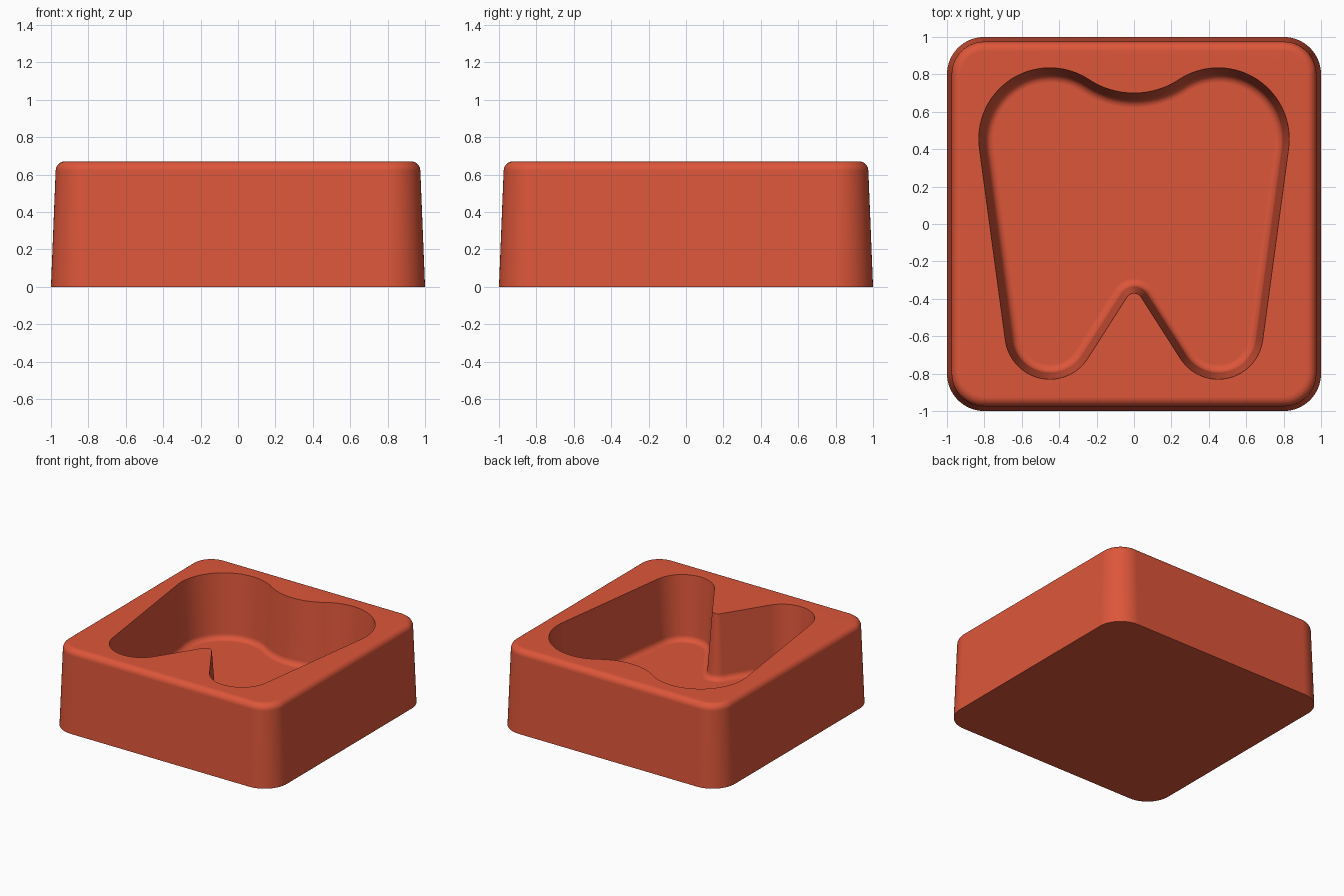
import bpy
import bmesh
from math import sin, cos, pi, radians

if "Cube" in bpy.data.objects:
    bpy.data.objects.remove(bpy.data.objects["Cube"], do_unlink=True)

HEIGHT = 0.67
FLOOR = 0.15
STEPS = 6


def arc(cx, cy, r, start, end, n):
    """Points along an arc, angles in degrees."""
    angles = [radians(start + (end - start) * i / n) for i in range(n + 1)]
    return [(cx + r * cos(a), cy + r * sin(a)) for a in angles]


def block_outline(inset):
    """Rounded square whose corner centres stay fixed as it shrinks."""
    points = []
    for i, (sx, sy) in enumerate([(1, 1), (-1, 1), (-1, -1), (1, -1)]):
        points += arc(0.8 * sx, 0.8 * sy, 0.2 - inset, 90 * i, 90 * i + 90, 14)
    return points


def tooth_outline(inset):
    """Tooth shape: convex arcs shrink and hollow arcs grow with the inset."""
    half = arc(0, 1.137, 0.437 + inset, -90, -56.6, 12)          # crown dip
    half += arc(0.45, 0.455, 0.38 - inset, 123.4, -7.7, 36)      # crown lobe
    half += arc(0.45, -0.59, 0.24 - inset, -7.7, -147.3, 28)     # root
    half += arc(0, -0.415, 0.045 + inset, 32.7, 90, 10)          # notch tip
    # Drop the duplicate where the dip meets the lobe, then mirror
    half.pop(13)
    return half + [(-x, y) for x, y in reversed(half[1:-1])]


def add_ring(bm, points, z):
    return [bm.verts.new((x, y, z)) for x, y in points]


def bridge(bm, rings):
    """Quads between successive rings of equal length."""
    for a, b in zip(rings, rings[1:]):
        n = len(a)
        for i in range(n):
            j = (i + 1) % n
            bm.faces.new((a[i], a[j], b[j], b[i]))


def loop_edges(bm, ring):
    return [bm.edges.get((ring[i - 1], ring[i])) for i in range(len(ring))]


bm = bmesh.new()

# Outer wall: slight taper, then a rounded top edge
rim = 0.05
outer = [(0, 0)]
for i in range(STEPS + 1):
    a = pi / 2 * i / STEPS
    outer.append((0.025 + rim * (1 - cos(a)), HEIGHT - rim * (1 - sin(a))))
outer_rings = [add_ring(bm, block_outline(d), z) for d, z in outer]
bridge(bm, outer_rings)
bm.faces.new(outer_rings[0])

# Cavity wall: tapered, with a rounded foot where it meets the floor
foot = 0.045
inner = [(0, HEIGHT)]
for i in range(STEPS + 1):
    a = pi / 2 * i / STEPS
    inner.append((0.035 + foot * (1 - cos(a)), FLOOR + foot * (1 - sin(a))))
inner_rings = [add_ring(bm, tooth_outline(d), z) for d, z in inner]
bridge(bm, inner_rings)
bm.faces.new(inner_rings[-1])

# Flat top between the rounded edge and the cavity mouth
border = loop_edges(bm, outer_rings[-1]) + loop_edges(bm, inner_rings[0])
bmesh.ops.triangle_fill(bm, edges=border, use_beauty=True, normal=(0, 0, 1))
bmesh.ops.recalc_face_normals(bm, faces=bm.faces)

mesh = bpy.data.meshes.new("tooth_mould_block")
bm.to_mesh(mesh)
bm.free()
block = bpy.data.objects.new("tooth_mould_block", mesh)
bpy.context.collection.objects.link(block)

# Single brick red colour
colour = (0.72, 0.093, 0.042, 1)
material = bpy.data.materials.new("brick_red")
material.use_nodes = True
material.diffuse_color = colour
for node in material.node_tree.nodes:
    if node.type == "BSDF_PRINCIPLED":
        node.inputs["Base Color"].default_value = colour
        node.inputs["Roughness"].default_value = 0.6
mesh.materials.append(material)

# Smooth curves, crisp cavity mouth and base edge
bpy.ops.object.select_all(action="DESELECT")
block.select_set(True)
bpy.context.view_layer.objects.active = block
bpy.ops.object.shade_smooth_by_angle(angle=radians(35))
weighted = block.modifiers.new("even_shading", "WEIGHTED_NORMAL")
weighted.keep_sharp = True
